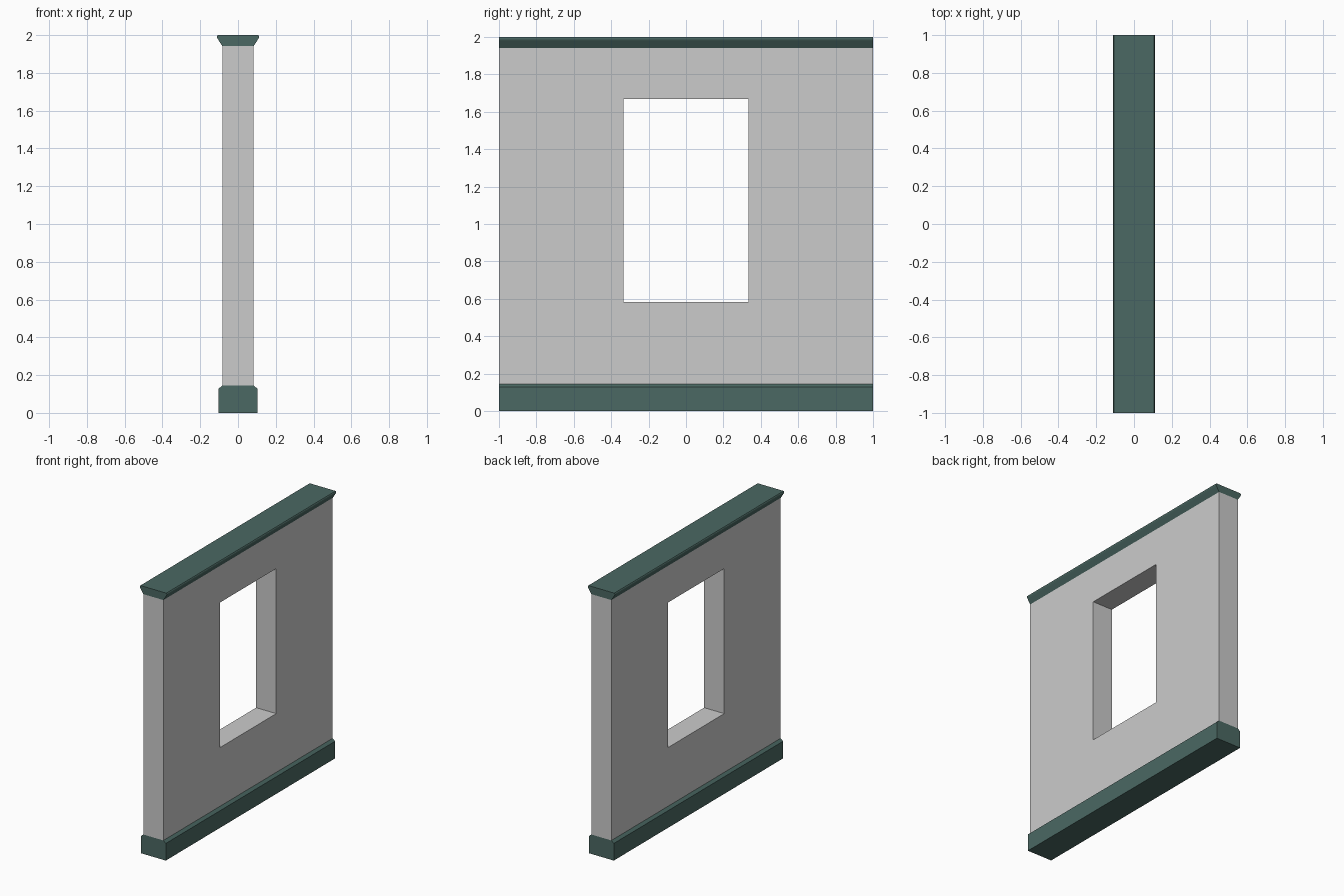
import bpy, bmesh

if "Cube" in bpy.data.objects:
    bpy.data.objects.remove(bpy.data.objects["Cube"])

HALF_LEN = 1.0      # half length along y
HALF_THICK = 0.083  # half wall thickness
BASE_TOP, TRIM_BOTTOM = 0.145, 1.942

trim_mat = bpy.data.materials.new("dark_green")
trim_mat.diffuse_color = (0.07, 0.14, 0.125, 1)
trim_mat.use_nodes = True
trim_mat.node_tree.nodes["Principled BSDF"].inputs["Base Color"].default_value = trim_mat.diffuse_color


def finish(name, bm, mat=None):
    bmesh.ops.recalc_face_normals(bm, faces=bm.faces)
    mesh = bpy.data.meshes.new(name)
    bm.to_mesh(mesh)
    bm.free()
    obj = bpy.data.objects.new(name, mesh)
    bpy.context.collection.objects.link(obj)
    if mat:
        mesh.materials.append(mat)
    return obj


def rect_loop(bm, x, y, z0, z1):
    return [bm.verts.new((x, *p)) for p in ((-y, z0), (y, z0), (y, z1), (-y, z1))]


def bridge(bm, a, b):
    n = len(a)
    for i in range(n):
        j = (i + 1) % n
        bm.faces.new((a[i], a[j], b[j], b[i]))


def moulding(name, half_profile):
    """Mirror an (x, z) half profile and extrude it along the wall."""
    outline = half_profile + [(-x, z) for x, z in reversed(half_profile)]
    bm = bmesh.new()
    ends = [[bm.verts.new((x, y, z)) for x, z in outline] for y in (-HALF_LEN, HALF_LEN)]
    for end in ends:
        bm.faces.new(end)
    bridge(bm, *ends)
    return finish(name, bm, trim_mat)


# Wall panel: outer and window rectangles joined into a closed ring
bm = bmesh.new()
outer = (HALF_LEN, BASE_TOP, TRIM_BOTTOM)
window = (0.333, 0.584, 1.668)
loops = [rect_loop(bm, s * HALF_THICK, *size)
         for s, size in ((1, outer), (-1, outer), (-1, window), (1, window))]
for i in range(4):
    bridge(bm, loops[i], loops[(i + 1) % 4])
finish("wall", bm)

# Skirting along the floor, with a chamfered top
moulding("baseboard", [(0.103, 0), (0.103, 0.128), (HALF_THICK, BASE_TOP)])

# Flared cap along the top, with a softened lip
moulding("top_trim", [(HALF_THICK, TRIM_BOTTOM), (0.106, 1.978), (0.111, 1.987),
                      (0.111, 1.994), (0.107, 2.0)])
